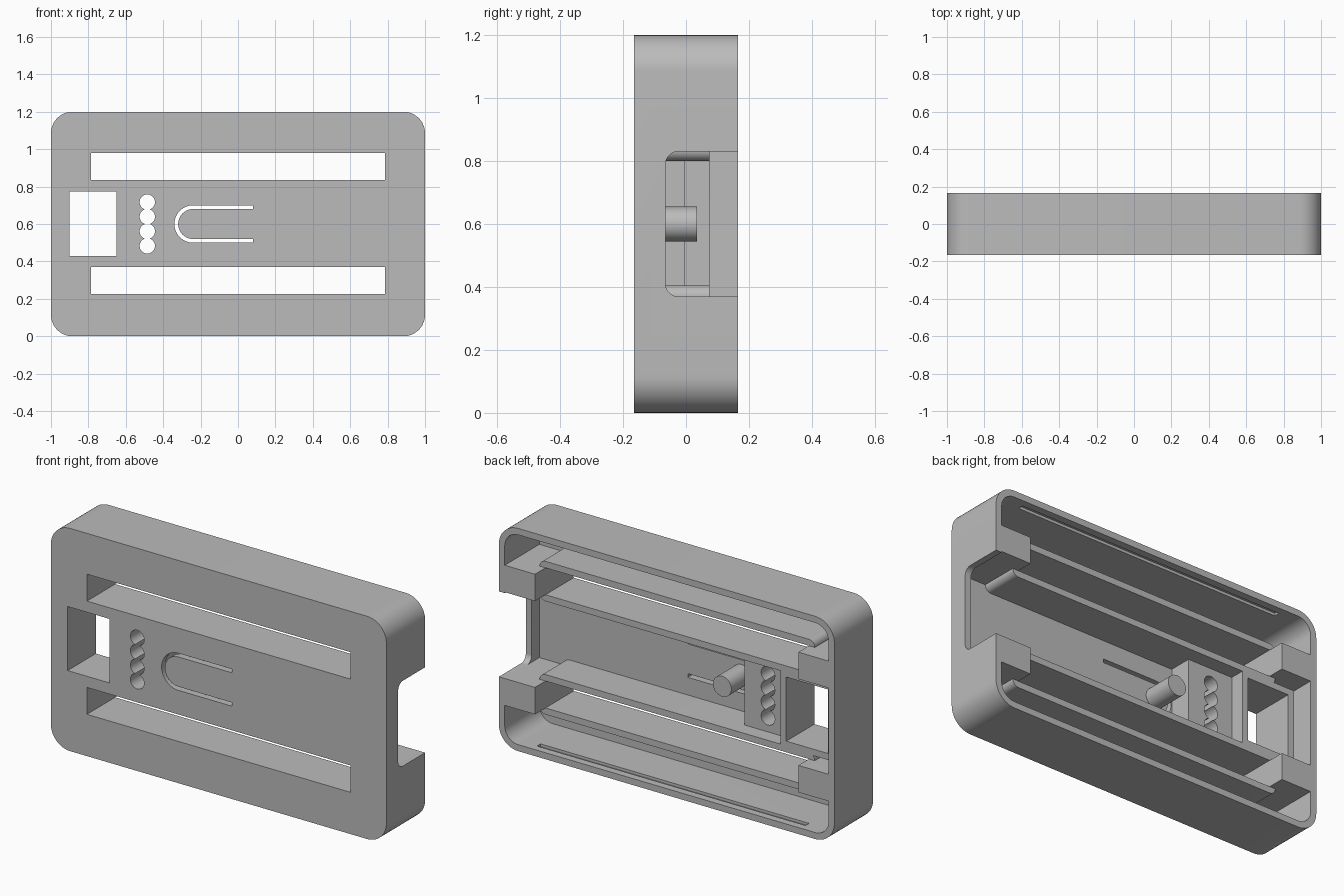
import bpy, bmesh, math

cube = bpy.data.objects.get("Cube")
if cube:
    bpy.data.objects.remove(cube, do_unlink=True)

grey = bpy.data.materials.new("plain_grey")
grey.use_nodes = True
grey.diffuse_color = (0.5, 0.5, 0.5, 1)
grey.node_tree.nodes["Principled BSDF"].inputs["Base Color"].default_value = (0.5, 0.5, 0.5, 1)

MID = 0.6                      # height of the centre line
BACK, FLOOR, FRONT = 0.165, -0.13, -0.165
RIM = 0.075                    # back edge of the inner ribs
WALL = 0.035


def arc(cx, cz, r, a0, a1, n):
    return [(cx + r * math.cos(math.radians(a0 + (a1 - a0) * i / n)),
             cz + r * math.sin(math.radians(a0 + (a1 - a0) * i / n))) for i in range(n + 1)]


def rect(x0, x1, z0, z1, r=0.0):
    if not r:
        return [(x0, z0), (x1, z0), (x1, z1), (x0, z1)]
    corners = [(x1 - r, z1 - r), (x0 + r, z1 - r), (x0 + r, z0 + r), (x1 - r, z0 + r)]
    return [p for i, (x, z) in enumerate(corners) for p in arc(x, z, r, 90 * i, 90 * i + 90, 12)]


def circle(x, z, r):
    return arc(x, z, r, 0, 360, 40)[:-1]


def prism(name, outline, a, b, along="y"):
    """Extrude a flat outline along y (points are x, z) or along x (points are y, z)."""
    bm = bmesh.new()
    place = (lambda u, v, w: (u, w, v)) if along == "y" else (lambda u, v, w: (w, u, v))
    face = bm.faces.new([bm.verts.new(place(u, v, a)) for u, v in outline])
    new = bmesh.ops.extrude_face_region(bm, geom=[face])["geom"]
    shift = (0, b - a, 0) if along == "y" else (b - a, 0, 0)
    bmesh.ops.translate(bm, verts=[g for g in new if isinstance(g, bmesh.types.BMVert)], vec=shift)
    bmesh.ops.recalc_face_normals(bm, faces=bm.faces)
    mesh = bpy.data.meshes.new(name)
    bm.to_mesh(mesh)
    bm.free()
    mesh.materials.append(grey)
    obj = bpy.data.objects.new(name, mesh)
    bpy.context.collection.objects.link(obj)
    return obj


def select(obj):
    bpy.ops.object.select_all(action='DESELECT')
    obj.select_set(True)
    bpy.context.view_layer.objects.active = obj


def cut(obj, outline, a=-1, b=1, along="y"):
    cutter = prism("cutter", outline, a, b, along)
    cutter.hide_render = True
    mod = obj.modifiers.new("cut", 'BOOLEAN')
    mod.operation, mod.solver, mod.object = 'DIFFERENCE', 'EXACT', cutter
    select(obj)
    bpy.ops.object.modifier_apply(modifier=mod.name)
    bpy.data.objects.remove(cutter, do_unlink=True)


# Outlines shared by several parts
window = rect(-0.9, -0.65, 0.43, 0.775)
slots = [(0.225, 0.37), (0.835, 0.98)]
SLOT_X = 0.785
holes = [circle(-0.485, MID + k * 0.078, 0.041) for k in (-1.5, -0.5, 0.5, 1.5)]
PIN_X = -0.24
clip_slit = ([(0.08, 0.7)] + arc(PIN_X, MID, 0.1, 90, 270, 24) + [(0.08, 0.5), (0.08, 0.52)]
             + arc(PIN_X, MID, 0.08, 270, 90, 24) + [(0.08, 0.68)])

# Open-backed tray with rounded corners
body = prism("case_body", rect(-1, 1, 0, 1.2, 0.115), FRONT, BACK)
cut(body, rect(-1 + WALL, 1 - WALL, WALL, 1.2 - WALL, 0.08), FLOOR, 1)
# Side notch with rounded inner corners
cut(body, rect(-0.065, 0.4, 0.37, 0.83, 0.04), 0.95, 1.1, "x")
# Snap grooves in the top and bottom walls
for z in (WALL, 1.2 - WALL):
    cut(body, rect(0.095, 0.125, z - 0.015, z + 0.015), -0.8, 0.8, "x")
# Openings through the front
for z0, z1 in slots:
    cut(body, rect(-SLOT_X, SLOT_X, z0, z1))
for outline in [window, clip_slit] + holes:
    cut(body, outline)
parts = [body]

# Raised rims around the long slots, with filler blocks at both ends
for side, (z0, z1) in zip(("lower", "upper"), slots):
    rim = prism(side + "_slot_rim",
                rect(-SLOT_X - WALL, SLOT_X + WALL, z0 - WALL, z1 + WALL, WALL), FLOOR, RIM)
    cut(rim, rect(-SLOT_X, SLOT_X, z0, z1))
    parts.append(rim)
    for end, s in (("left", 1), ("right", -1)):
        xs = sorted((s * SLOT_X, s * 0.975))
        parts.append(prism(f"{side}_{end}_block", rect(*xs, z0, z1), FLOOR, BACK))

# Frame around the square window
frame = prism("window_frame", rect(-0.935, -0.615, 0.395, 0.81), FLOOR, RIM)
cut(frame, window)
parts.append(frame)

# Block with a row of round holes
hole_block = prism("hole_block", rect(-0.615, -0.345, 0.4, 0.8), FLOOR, -0.005)
for outline in holes:
    cut(hole_block, outline)
parts.append(hole_block)

# Pin on the flexible tongue
parts.append(prism("tongue_pin", circle(PIN_X, MID, 0.055), FLOOR - 0.005, 0.035))

for obj in parts:
    select(obj)
    bpy.ops.object.shade_smooth_by_angle(angle=math.radians(30))
